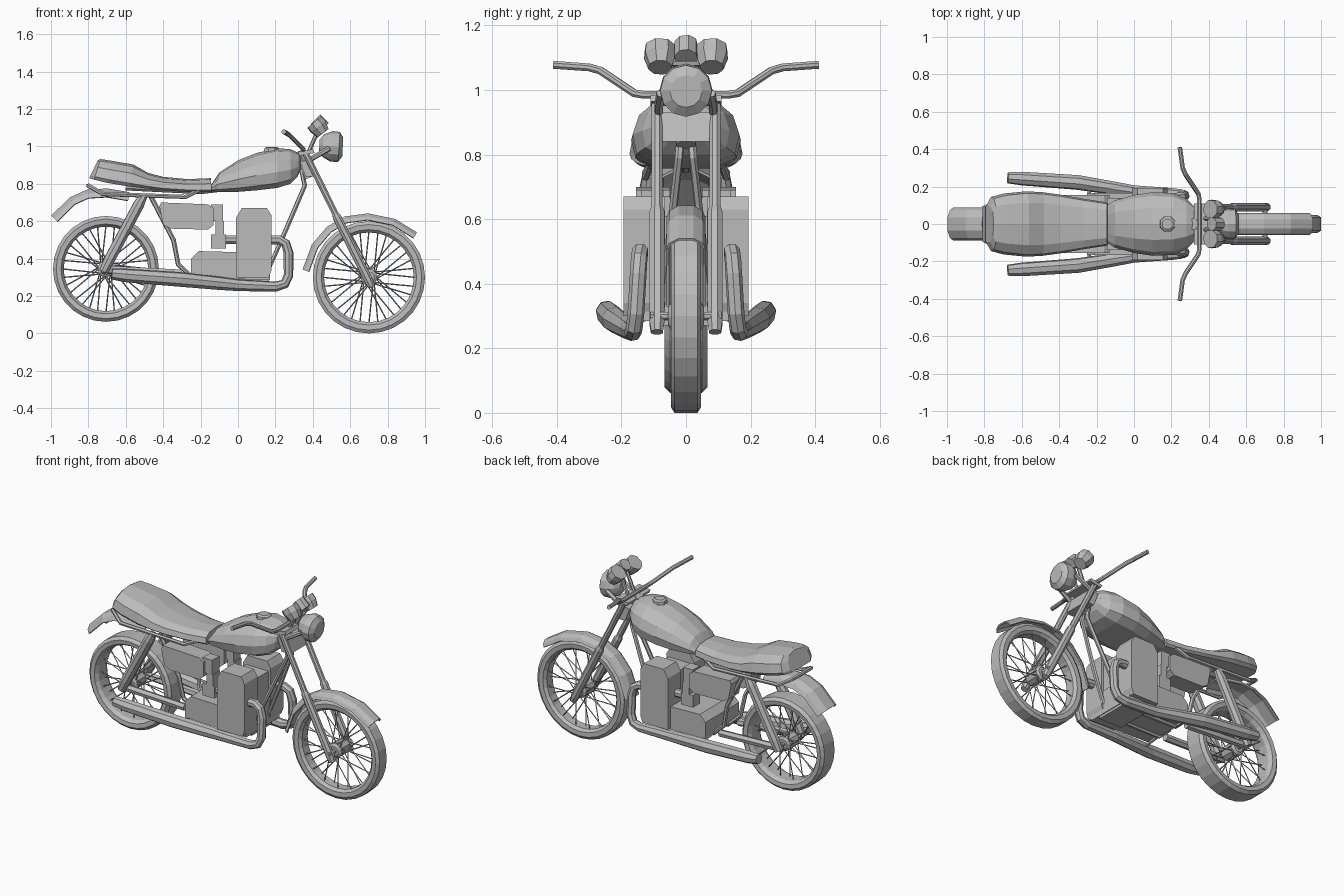
import bpy, bmesh, math
from mathutils import Vector as V

cube = bpy.data.objects.get("Cube")
if cube:
    bpy.data.objects.remove(cube)

GREY = (0.5, 0.5, 0.5, 1)
mat = bpy.data.materials.new("plain_grey")
mat.use_nodes = True
mat.diffuse_color = GREY
mat.node_tree.nodes["Principled BSDF"].inputs["Base Color"].default_value = GREY


def finish(name, bm, mirror=False):
    bmesh.ops.recalc_face_normals(bm, faces=bm.faces)
    me = bpy.data.meshes.new(name)
    bm.to_mesh(me)
    bm.free()
    me.materials.append(mat)
    ob = bpy.data.objects.new(name, me)
    bpy.context.scene.collection.objects.link(ob)
    if mirror:
        mod = ob.modifiers.new("mirror", "MIRROR")
        mod.use_axis = (False, True, False)
        mod.use_mirror_merge = False
    return ob


def add_loft(bm, rings, loop=False, ring_closed=True, caps=True):
    """Skin a list of cross-sections."""
    vs = [[bm.verts.new(p) for p in ring] for ring in rings]
    n = len(vs[0])
    for i in range(len(vs) if loop else len(vs) - 1):
        a, b = vs[i], vs[(i + 1) % len(vs)]
        for j in range(n if ring_closed else n - 1):
            k = (j + 1) % n
            bm.faces.new((a[j], a[k], b[k], b[j]))
    if caps and not loop:
        bm.faces.new(vs[0])
        bm.faces.new(vs[-1])


def tube_rings(pts, radii, sides):
    pts = [V(p) for p in pts]
    if not isinstance(radii, (list, tuple)):
        radii = [radii] * len(pts)
    rings, u = [], None
    for i, p in enumerate(pts):
        t = V()
        if i:
            t += (p - pts[i - 1]).normalized()
        if i < len(pts) - 1:
            t += (pts[i + 1] - p).normalized()
        t.normalize()
        u = t.orthogonal() if u is None else u - t * u.dot(t)
        u.normalize()
        w = t.cross(u)
        rings.append([p + radii[i] * (u * math.cos(a) + w * math.sin(a))
                      for a in (math.tau * (k + .5) / sides for k in range(sides))])
    return rings


def tube(name, pts, radii, sides=8, mirror=False):
    bm = bmesh.new()
    add_loft(bm, tube_rings(pts, radii, sides))
    return finish(name, bm, mirror)


def body(name, stations, half):
    """Loft along x: stations are (x bottom, x top, half width, z bottom, z top)."""
    profile = half + [(-w, h) for w, h in reversed(half) if w]
    bm = bmesh.new()
    add_loft(bm, [[(xb + (xt - xb) * h, hw * w, zb + (zt - zb) * h) for w, h in profile]
                  for xb, xt, hw, zb, zt in stations])
    return finish(name, bm)


def prism(name, outline, y0, y1, bevel=0, mirror=False):
    """Side outline in x, z stretched across y."""
    bm = bmesh.new()
    add_loft(bm, [[(x, y, z) for x, z in outline] for y in (y0, y1)])
    if bevel:
        outer = [e for e in bm.edges if all(v.co.y == y1 for v in e.verts)]
        bmesh.ops.bevel(bm, geom=outer, offset=bevel, segments=1, affect="EDGES")
    return finish(name, bm, mirror)


def rect(x0, x1, z0, z1):
    return [(x0, z0), (x1, z0), (x1, z1), (x0, z1)]


def wheel(name, cx, cz, ro, ri, hw):
    def at(r, a, y):
        return V((cx + r * math.cos(a), y, cz + r * math.sin(a)))
    d = ro - ri
    half = [(ri, .6), (ri + .25 * d, .95), (ro - .3 * d, 1), (ro, .75)]
    profile = half + [(r, -y) for r, y in reversed(half)]
    bm = bmesh.new()
    add_loft(bm, [[at(r, math.tau * k / 28, y * hw) for r, y in profile]
                  for k in range(28)], loop=True)
    finish(name + "_tyre", bm)
    tube(name + "_hub", [(cx, y, cz) for y in (-.055, -.045, .045, .055)],
         [.03, .045, .045, .03], 10)
    tube(name + "_axle", [(cx, -.11, cz), (cx, .11, cz)], .014)
    # Crossed spokes
    bm = bmesh.new()
    for k in range(32):
        a = math.tau * k / 32
        side = 1 if k % 2 else -1
        lean = .7 if k % 4 < 2 else -.7
        ends = [at(.035, a + lean, side * .045), at(ri + .005, a, side * .015)]
        add_loft(bm, tube_rings(ends, .0035, 4))
    finish(name + "_spokes", bm)


def fender(name, path, hw, drop):
    pts = [V((x, 0, z)) for x, z in path]
    rings = []
    for i, p in enumerate(pts):
        t = (pts[min(i + 1, len(pts) - 1)] - pts[max(i - 1, 0)]).normalized()
        n = V((-t.z, 0, t.x))
        rings.append([p + V((0, y * hw, 0)) - n * drop * d for y, d in
                      ((-1, 1), (-.85, .45), (-.4, 0), (.4, 0), (.85, .45), (1, 1))])
    bm = bmesh.new()
    add_loft(bm, rings, ring_closed=False, caps=False)
    mod = finish(name, bm).modifiers.new("thickness", "SOLIDIFY")
    mod.thickness = .008


# Wheels and mudguards
wheel("front_wheel", .7, .3, .3, .24, .047)
wheel("rear_wheel", -.706, .345, .283, .226, .066)
fender("front_fender", [(.345, .342), (.395, .476), (.475, .57), (.57, .625),
                        (.695, .642), (.84, .612), (.957, .54)], .06, .035)
fender("rear_fender", [(-.998, .63), (-.9, .727), (-.81, .768), (-.7, .775), (-.58, .755)],
       .088, .045)

# Front fork and steering
tube("fork_tubes", [(.36, .09, .965), (.53, .09, .62)], .018, mirror=True)
tube("fork_sliders", [(.52, .09, .64), (.53, .09, .62), (.7, .09, .28), (.714, .09, .25)],
     [.018, .025, .025, .02], mirror=True)
prism("upper_clamp", [(.33, .95), (.41, .965), (.4, .985), (.32, .97)], -.11, .11)
prism("lower_clamp", [(.36, .84), (.42, .84), (.39, .93), (.33, .92)], -.085, .085)
tube("steering_head", [(.315, 0, .97), (.375, 0, .83)], .032)
tube("lamp_brackets", [(.37, .085, .92), (.42, .085, .95), (.49, .078, .99)], .014, 6, True)
tube("headlight", [(.435, 0, 1.005), (.455, 0, 1.004), (.5, 0, 1), (.54, 0, .997), (.56, 0, .996)],
     [.03, .06, .082, .08, .05], 12)
tube("handlebar", [(.35, 0, .985), (.35, .13, .985), (.345, .16, .99), (.275, .265, 1.06),
                   (.26, .3, 1.07), (.245, .41, 1.078)], .013, mirror=True)

# Instruments
gauge = [(.455, .08, 1.07), (.432, .08, 1.1), (.43, .08, 1.103), (.408, .08, 1.13)]
tube("gauges", gauge, [.038, .05, .052, .05], 8, True)
tube("warning_lamp_pod", [(.46, 0, 1.10), (.415, 0, 1.145)], .037, 8)
tube("gauge_stems", [(.38, .03, .975), (.43, .03, 1.09)], .011, 6, True)
tube("gauge_bar", [(.442, -.08, 1.085), (.442, .08, 1.085)], .012, 6)

# Tank and saddle
body("fuel_tank", [(-.145, -.14, .1, .762, .8), (-.11, -.1, .125, .757, .86),
                   (0, 0, .155, .757, .925), (.1, .1, .17, .765, .965), (.21, .21, .165, .778, .99),
                   (.28, .28, .135, .8, .985), (.32, .325, .095, .84, .965), (.335, .338, .06, .88, .94)],
     [(0, 0), (.6, 0), (.92, .12), (1, .4), (.88, .68), (.5, .93), (0, 1)])
tube("filler_cap", [(.18, 0, .97), (.18, 0, .99), (.18, 0, .998)], [.045, .042, .03], 8)
body("seat", [(-.14, -.145, .115, .757, .83), (-.27, -.27, .135, .757, .825),
              (-.4, -.4, .158, .765, .837), (-.49, -.48, .17, .775, .858),
              (-.58, -.56, .175, .785, .903), (-.7, -.67, .163, .805, .922),
              (-.77, -.735, .145, .822, .932), (-.795, -.75, .1, .83, .925)],
     [(0, 0), (.9, 0), (1, .15), (.94, .6), (.65, .9), (0, 1)])

# Frame
tube("backbone", [(.34, 0, .91), (.1, 0, .8), (-.2, 0, .765), (-.6, 0, .785)], .022)
tube("cradle_tubes", [(.33, .012, .92), (.357, .022, .79), (.25, .05, .54), (.14, .07, .29),
                      (-.24, .07, .295), (-.32, .08, .37), (-.345, .09, .5), (-.47, .1, .74)],
     .013, 6, True)
tube("rear_rail", [(-.8, 0, .79), (-.8, .09, .79), (-.72, .125, .745), (-.28, .125, .73),
                   (-.2, .11, .77)], .012, 6, True)
tube("swingarm", [(-.73, .1, .342), (-.3, .09, .32)], .022, 6, True)
tube("rear_shocks", [(-.505, .115, .735), (-.53, .115, .69), (-.69, .115, .39), (-.72, .115, .33)],
     [.022, .031, .031, .025], mirror=True)

# Engine
block = [(-.01, .3), (.165, .3), (.18, .34), (.18, .63), (.155, .67), (.02, .67), (-.01, .62)]
prism("cylinder_blocks", block, .065, .193, .02, True)
prism("engine_core", rect(.01, .165, .27, .61), -.1, .1)
prism("crankcase", [(-.25, .3), (.17, .285), (.17, .43), (-.21, .44), (-.25, .4)], -.165, .165)
for name, box in (("carburettor_bowls", (-.145, -.065, .455, .53)),
                  ("carburettor_bodies", (-.12, -.075, .52, .6)),
                  ("carburettor_caps", (-.145, -.08, .6, .69))):
    prism(name, rect(*box), .07, .14, .01, True)
tube("intake_stubs", [(-.08, .105, .5), (.02, .105, .5)], .025, mirror=True)
prism("side_covers", [(-.4, .58), (-.36, .56), (-.16, .555), (-.13, .58), (-.13, .67),
                      (-.16, .69), (-.41, .7), (-.42, .68)], .05, .155, .02, True)

# Exhausts and foot pegs
tube("exhausts", [(.13, .14, .5), (.22, .142, .5), (.255, .145, .48), (.27, .148, .43),
                  (.27, .155, .31), (.25, .16, .265), (.2, .165, .25), (0, .175, .258),
                  (-.1, .19, .268), (-.3, .222, .288), (-.6, .243, .31), (-.675, .247, .318)],
     [.026] * 6 + [.028, .032, .036, .04, .037, .03], mirror=True)
tube("exhaust_hangers", [(-.24, .07, .3), (-.24, .2, .285)], .01, 6, True)
